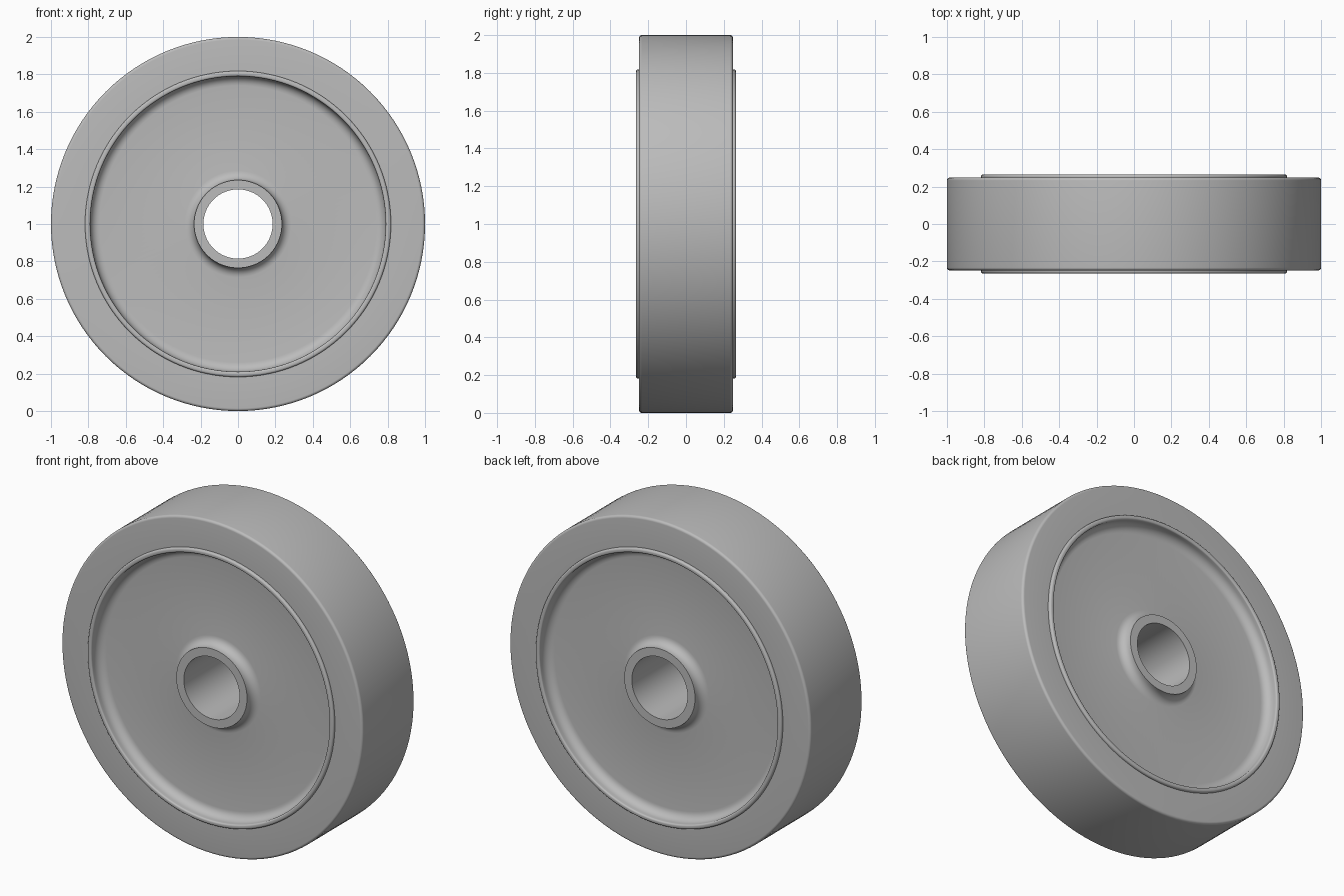
import bpy, bmesh, math
from mathutils import Vector, Matrix

if "Cube" in bpy.data.objects:
    bpy.data.objects.remove(bpy.data.objects["Cube"])

STEPS = 128

grey = bpy.data.materials.new("plain grey")
grey.use_nodes = True
colour = (0.5, 0.5, 0.5, 1)
grey.diffuse_color = colour
grey.node_tree.nodes["Principled BSDF"].inputs["Base Color"].default_value = colour


def rounded(corners, segments=6):
    """Round each (radius, depth, fillet) corner of a closed profile."""
    points = []
    for i, (r, y, fillet) in enumerate(corners):
        p = Vector((r, y))
        if not fillet:
            points.append(p)
            continue
        a = (Vector(corners[i - 1][:2]) - p).normalized()
        b = (Vector(corners[(i + 1) % len(corners)][:2]) - p).normalized()
        centre = p + (a + b) * fillet
        for k in range(segments + 1):
            t = k / segments * math.pi / 2
            points.append(centre - b * fillet * math.cos(t) - a * fillet * math.sin(t))
    return points


def lathe(name, half):
    """Mirror a half profile front to back and spin it about the axle."""
    corners = half + [(r, -y, f) for r, y, f in reversed(half)]
    profile = rounded(corners)
    bm = bmesh.new()
    rings = []
    for s in range(STEPS):
        turn = Matrix.Rotation(2 * math.pi * s / STEPS, 3, 'Y')
        rings.append([bm.verts.new(turn @ Vector((p.x, p.y, 0))) for p in profile])
    n = len(profile)
    for s in range(STEPS):
        here, there = rings[s], rings[(s + 1) % STEPS]
        for i in range(n):
            j = (i + 1) % n
            bm.faces.new((here[i], here[j], there[j], there[i]))
    bmesh.ops.recalc_face_normals(bm, faces=bm.faces)
    mesh = bpy.data.meshes.new(name)
    bm.to_mesh(mesh)
    bm.free()
    mesh.materials.append(grey)
    obj = bpy.data.objects.new(name, mesh)
    obj.location.z = 1
    bpy.context.collection.objects.link(obj)
    bpy.ops.object.select_all(action='DESELECT')
    obj.select_set(True)
    bpy.context.view_layer.objects.active = obj
    bpy.ops.object.shade_smooth_by_angle(angle=math.radians(30))
    return obj


# Outer tyre with softly rounded shoulders
lathe("tyre", [(0.815, 0.248, 0), (1.0, 0.248, 0.015)])

# Wheel core: bore, hub, recessed web and raised rim lip
lathe("wheel_core", [
    (0.185, 0.25, 0), (0.235, 0.25, 0),
    (0.235, 0.19, 0.05), (0.79, 0.19, 0.05),
    (0.79, 0.265, 0.01), (0.818, 0.265, 0.012),
])
